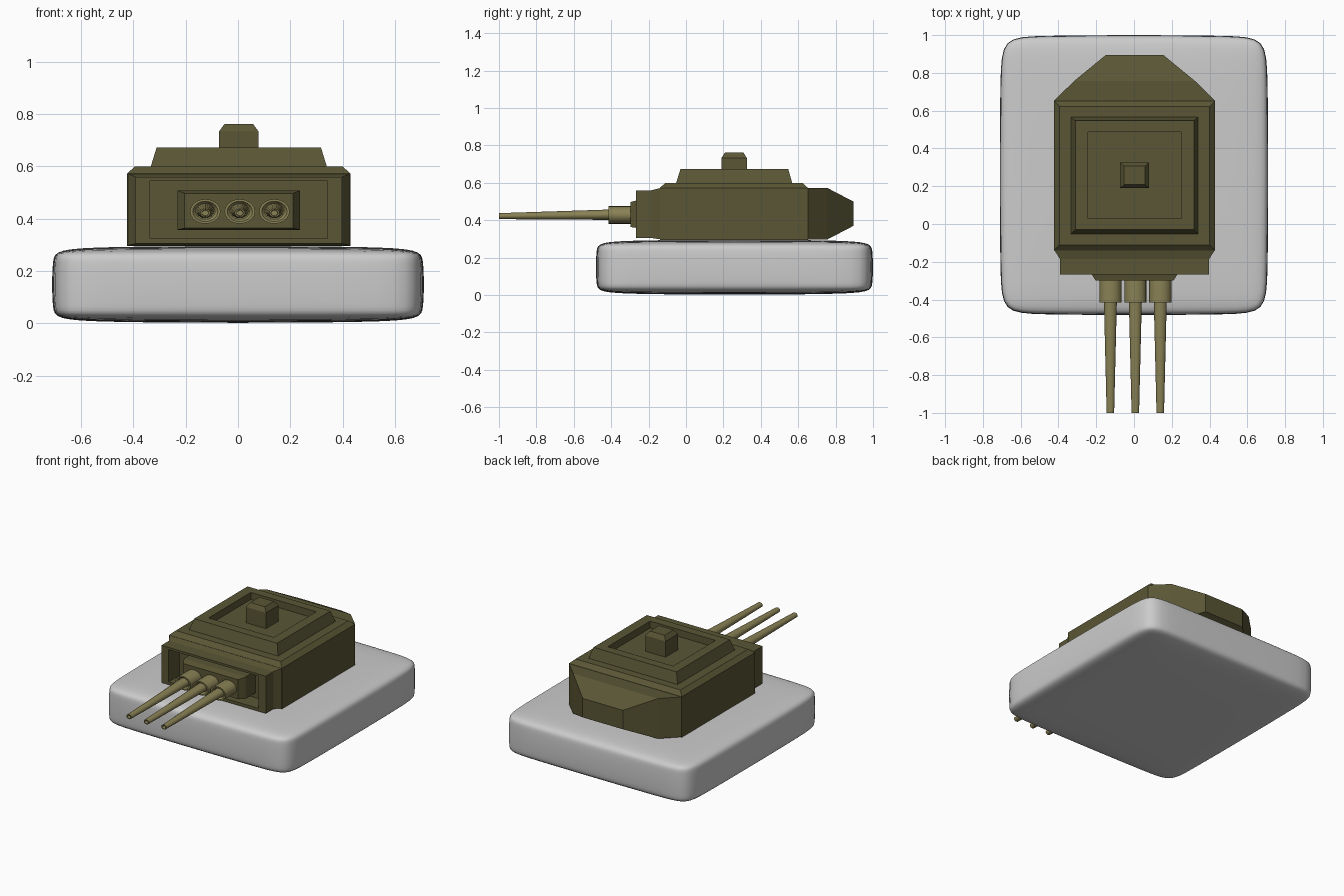
import bpy, bmesh, math

if "Cube" in bpy.data.objects:
    bpy.data.objects.remove(bpy.data.objects["Cube"])

CX = 0.003  # turret centre line


def material(name, rgb):
    m = bpy.data.materials.new(name)
    m.diffuse_color = (*rgb, 1)
    m.use_nodes = True
    m.node_tree.nodes["Principled BSDF"].inputs["Base Color"].default_value = m.diffuse_color
    return m


OLIVE = material("olive", (0.10, 0.092, 0.035))
BRASS = material("khaki", (0.25, 0.22, 0.09))


def finish(bm, name, mat=None):
    bmesh.ops.recalc_face_normals(bm, faces=bm.faces)
    me = bpy.data.meshes.new(name)
    bm.to_mesh(me)
    bm.free()
    ob = bpy.data.objects.new(name, me)
    bpy.context.collection.objects.link(ob)
    if mat:
        me.materials.append(mat)
    return ob


def smooth(ob, angle=35):
    bpy.ops.object.select_all(action='DESELECT')
    ob.select_set(True)
    bpy.context.view_layer.objects.active = ob
    bpy.ops.object.shade_smooth_by_angle(angle=math.radians(angle))


def skin(bm, rings):
    """Join closed rings of points and cap both ends."""
    rings = [[bm.verts.new(p) for p in r] for r in rings]
    n = len(rings[0])
    for a, b in zip(rings, rings[1:]):
        for i in range(n):
            j = (i + 1) % n
            bm.faces.new((a[i], a[j], b[j], b[i]))
    bm.faces.new(rings[0])
    bm.faces.new(rings[-1])


def loft(name, axis, sections, mat=OLIVE):
    """Rectangles (position, half width, low, high) stacked along y or z."""
    rings = []
    for p, h, lo, hi in sections:
        r = [(-h, lo), (h, lo), (h, hi), (-h, hi)]
        rings.append([(CX + x, v, p) if axis == 'z' else (CX + x, p, v) for x, v in r])
    bm = bmesh.new()
    skin(bm, rings)
    return finish(bm, name, mat)


# Softly rounded base block
bm = bmesh.new()
bmesh.ops.create_cube(bm, size=1)
for v in bm.verts:
    v.co.x *= 1.426
    v.co.y = v.co.y * 1.486 + 0.259
    v.co.z = v.co.z * 0.298 + 0.149
bmesh.ops.bevel(bm, geom=bm.edges[:], offset=0.03, segments=1, affect='EDGES', profile=0.5)
base = finish(bm, "base")
sub = base.modifiers.new("round", 'SUBSURF')
sub.levels = sub.render_levels = 3
for p in base.data.polygons:
    p.use_smooth = True

# Turret body with chamfered roof edge
loft("turret_body", 'z', [(0.295, 0.427, -0.14, 0.652), (0.573, 0.427, -0.14, 0.652),
                          (0.60, 0.397, -0.11, 0.622)])

# Faceted rear
loft("turret_rear", 'y', [(0.64, 0.427, 0.298, 0.572), (0.652, 0.427, 0.298, 0.572),
                          (0.757, 0.32, 0.298, 0.572), (0.895, 0.152, 0.37, 0.50)])

# Hollow front frame with recess
loft("front_frame", 'y', [(-0.135, 0.427, 0.298, 0.573), (-0.185, 0.395, 0.305, 0.56),
                          (-0.268, 0.395, 0.305, 0.56), (-0.268, 0.34, 0.325, 0.545),
                          (-0.15, 0.34, 0.325, 0.545)])

# Gun mount block
loft("gun_mount", 'y', [(-0.14, 0.234, 0.358, 0.508), (-0.255, 0.234, 0.358, 0.508),
                        (-0.298, 0.207, 0.364, 0.497)])

# Raised roof tray with sunken floor
loft("roof_tray", 'z', [(0.598, 0.337, -0.053, 0.568), (0.673, 0.314, -0.03, 0.547),
                        (0.673, 0.247, 0.03, 0.488), (0.625, 0.247, 0.03, 0.488)])

# Hatch block
loft("roof_hatch", 'z', [(0.62, 0.076, 0.19, 0.325), (0.733, 0.076, 0.19, 0.325),
                         (0.762, 0.055, 0.208, 0.307)])

# Three guns: sleeve and tapered barrel, slightly flattened
SLEEVE = [(-0.28, 0.047, 0.428), (-0.415, 0.047, 0.428), (-0.415, 0.039, 0.428),
          (-0.40, 0.030, 0.428)]
BARREL = [(-0.39, 0.028, 0.43), (-1.0, 0.016, 0.422), (-1.0, 0.011, 0.422),
          (-0.97, 0.010, 0.422)]


def tube(name, x, profile, sides=20):
    bm = bmesh.new()
    ang = [2 * math.pi * i / sides for i in range(sides)]
    skin(bm, [[(x + 1.24 * r * math.cos(a), y, z + r * math.sin(a)) for a in ang]
              for y, r, z in profile])
    smooth(finish(bm, name, BRASS))


for i, side in enumerate(("left", "middle", "right")):
    x = 0.007 + (i - 1) * 0.132
    tube("gun_sleeve_" + side, x, SLEEVE)
    tube("gun_barrel_" + side, x, BARREL)
